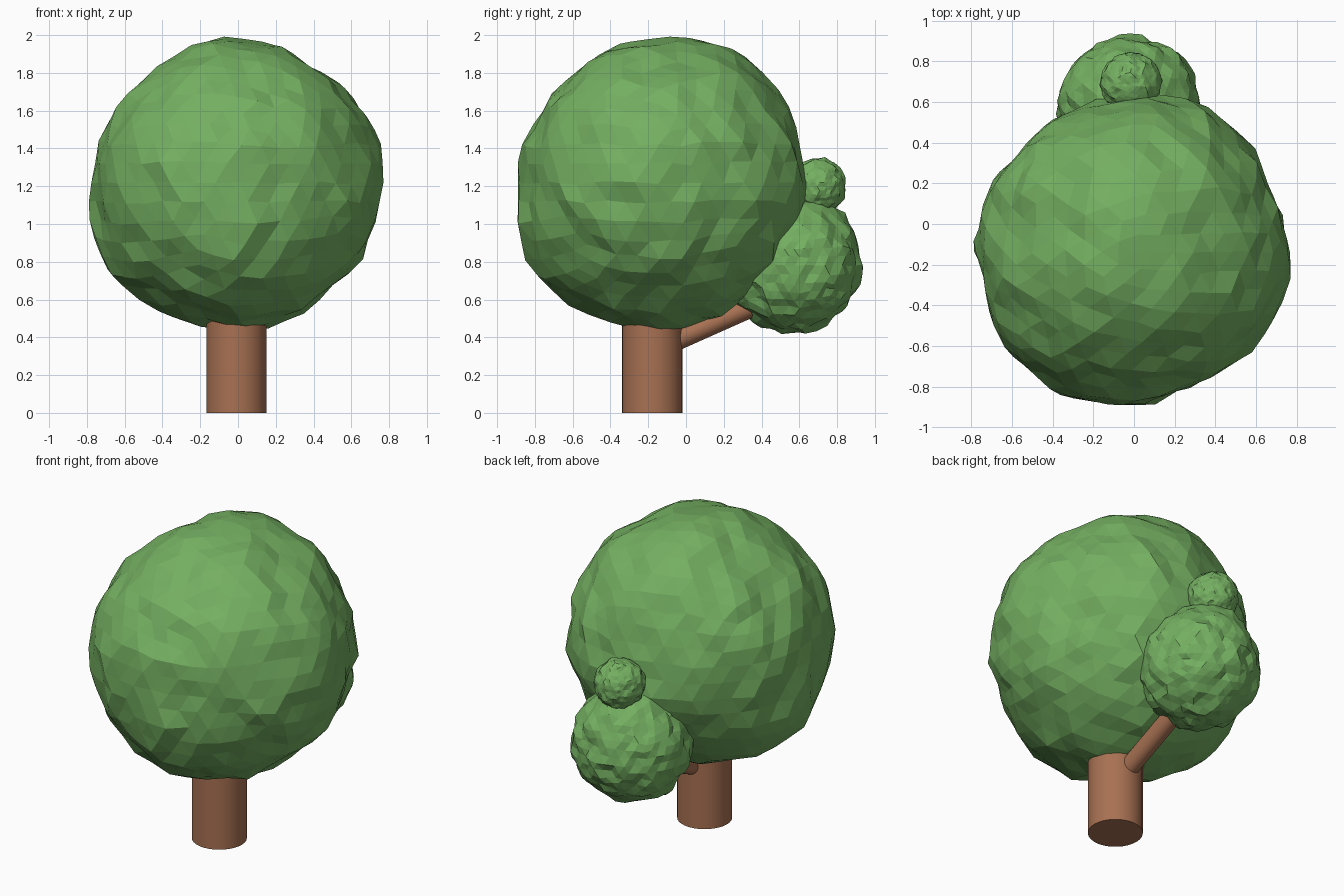
import bpy, bmesh
from math import exp
from mathutils import Vector, noise

if "Cube" in bpy.data.objects:
    bpy.data.objects.remove(bpy.data.objects["Cube"])

def material(name, color):
    m = bpy.data.materials.new(name)
    m.diffuse_color = color
    m.use_nodes = True
    m.node_tree.nodes["Principled BSDF"].inputs["Base Color"].default_value = m.diffuse_color
    return m

leaf_green = material("leaf_green", (0.175, 0.43, 0.12, 1))
bark_brown = material("bark_brown", (0.39, 0.165, 0.085, 1))

def foliage(name, center, radius, rough, bulges, seed):
    """Lumpy low-poly ball; bulges are (direction, height) swellings or dents."""
    bm = bmesh.new()
    bmesh.ops.create_icosphere(bm, subdivisions=4, radius=1)
    off = Vector((seed * 3.7, seed * 1.9, seed * 5.3))
    for v in bm.verts:
        d = v.co.normalized()
        r = 1 + rough * noise.noise(d * 4 + off)
        for way, h in bulges:
            r += h / radius * exp(10 * (d.dot(Vector(way).normalized()) - 1))
        jitter = noise.noise_vector(d * 9 + off) * rough * 0.4
        v.co = Vector(center) + (d * r + jitter) * radius
    me = bpy.data.meshes.new(name)
    bm.to_mesh(me)
    bm.free()
    ob = bpy.data.objects.new(name, me)
    bpy.context.collection.objects.link(ob)
    me.materials.append(leaf_green)

def limb(name, start, end, radius):
    """Round wooden cylinder between two points."""
    a, b = Vector(start), Vector(end)
    bpy.ops.mesh.primitive_cylinder_add(vertices=32, radius=radius, depth=(b - a).length,
                                        location=(a + b) / 2)
    ob = bpy.context.object
    ob.name = name
    ob.rotation_euler = (b - a).to_track_quat('Z', 'Y').to_euler()
    ob.data.materials.append(bark_brown)
    bpy.ops.object.shade_smooth_by_angle()

# Wood
limb("trunk", (-0.008, -0.178, 0), (-0.008, -0.178, 0.62), 0.16)
limb("branch", (-0.008, -0.10, 0.365), (-0.008, 0.45, 0.61), 0.057)

# Main crown
foliage("main_crown", (0, -0.14, 1.22), 0.762, 0.05, [
    ((0.4, -0.72, 0), -0.05), ((0.65, 0.36, 0), -0.03), ((0.4, 0.74, 0), 0.05),
    ((-0.45, 0, 0.58), -0.03), ((0.4, 0, 0.6), -0.03), ((-0.69, 0, -0.5), 0.06),
    ((0.7, 0, 0.33), 0.015), ((0, 0.54, 0.63), 0.04), ((0, -0.6, 0.43), -0.03),
    ((0, -0.69, -0.47), 0.04), ((0, 0.72, 0.15), -0.02), ((-0.5, -0.6, 0), 0.02),
    ((0, 0, 1), 0.015), ((0, 0, -1), 0.02)], 2)

# Side and small crowns
foliage("side_crown", (-0.02, 0.575, 0.78), 0.35, 0.08, [
    ((0, -0.3, -0.17), 0.02), ((0, 0.15, 0.35), 0.03), ((0, -0.05, -1), 0.01)], 5)
foliage("small_crown", (-0.015, 0.695, 1.2), 0.15, 0.08, [], 9)
